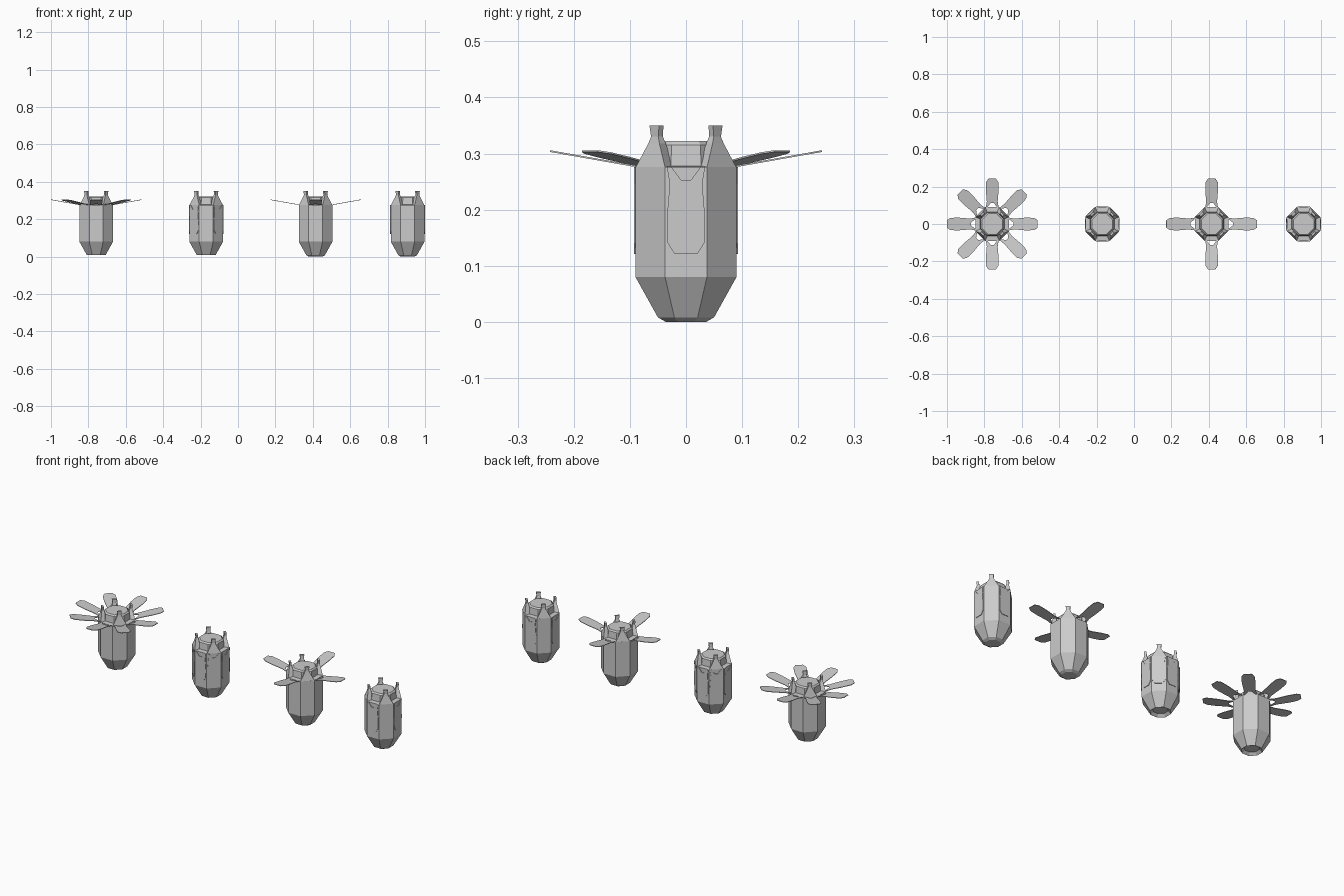
import bpy, bmesh
from math import pi, cos, sin, radians
from mathutils import Matrix

if "Cube" in bpy.data.objects:
    bpy.data.objects.remove(bpy.data.objects["Cube"])


def mesh_object(name, bm, x):
    bmesh.ops.recalc_face_normals(bm, faces=bm.faces)
    me = bpy.data.meshes.new(name)
    bm.to_mesh(me)
    bm.free()
    ob = bpy.data.objects.new(name, me)
    ob.location.x = x
    bpy.context.collection.objects.link(ob)
    return ob


def loft(bm, rings):
    """Skin a closed stack of equal-sized point rings."""
    vs = [[bm.verts.new(p) for p in r] for r in rings]
    n = len(vs[0])
    for a, b in zip(vs, vs[1:]):
        for i in range(n):
            j = (i + 1) % n
            bm.faces.new((a[i], a[j], b[j], b[i]))
    bm.faces.new(vs[0][::-1])
    bm.faces.new(vs[-1])


def octagon(apothem, z):
    r = apothem / cos(pi / 8)
    return [(r * cos(pi / 8 + i * pi / 4), r * sin(pi / 8 + i * pi / 4), z) for i in range(8)]


def quad(r_in, t_in, r_out, t_out, z):
    return [(r_in, -t_in, z), (r_out, -t_out, z), (r_out, t_out, z), (r_in, t_in, z)]


def body(x, recessed):
    # Eight-sided shell: inset foot, tapered base, straight wall, raised cap
    foot = (0.036, 0.022) if recessed else (0.036, 0.0)
    profile = [foot, (0.05, 0.008), (0.09, 0.08), (0.09, 0.276),
               (0.065, 0.278), (0.062, 0.315), (0.055, 0.322)]
    bm = bmesh.new()
    loft(bm, [octagon(a, z) for a, z in profile])
    mesh_object("pod_body", bm, x)


def prongs(x):
    # Sloped shoulders on the diagonals, each ending in a small prong
    for k in range(4):
        bm = bmesh.new()
        loft(bm, [quad(0.055, 0.025, 0.09, 0.0373, 0.275),
                  quad(0.064, 0.013, 0.081, 0.014, 0.318),
                  quad(0.067, 0.009, 0.079, 0.009, 0.330),
                  quad(0.069, 0.012, 0.080, 0.012, 0.350)])
        bmesh.ops.rotate(bm, verts=bm.verts, matrix=Matrix.Rotation(pi / 4 + k * pi / 2, 3, 'Z'))
        mesh_object("shoulder_prong", bm, x)


# Half outline of a petal with a notch at the hinge: (length, half width)
HALF = [(0.024, 0.008), (0.0, 0.026), (0.0, 0.034), (0.03, 0.029),
        (0.09, 0.034), (0.135, 0.033), (0.155, 0.02)]


def petals(x, count, opened):
    for k in range(count):
        bm = bmesh.new()
        outline = HALF + [(u, -w) for u, w in reversed(HALF)]
        loft(bm, [[(u, w, z) for u, w in outline] for z in (0.0, 0.003)])
        tilt = radians(-10 if opened else 90)
        m = (Matrix.Rotation(k * 2 * pi / count, 4, 'Z')
             @ Matrix.Translation((0.09, 0, 0.276)) @ Matrix.Rotation(tilt, 4, 'Y'))
        bmesh.ops.transform(bm, matrix=m, verts=bm.verts)
        mesh_object("petal", bm, x)


# Four pods: position, petal count, open state, recessed foot
for x, count, opened, recessed in [(-0.758, 8, True, True), (-0.17, 8, False, True),
                                   (0.415, 4, True, False), (0.907, 4, False, False)]:
    body(x, recessed)
    prongs(x)
    petals(x, count, opened)
